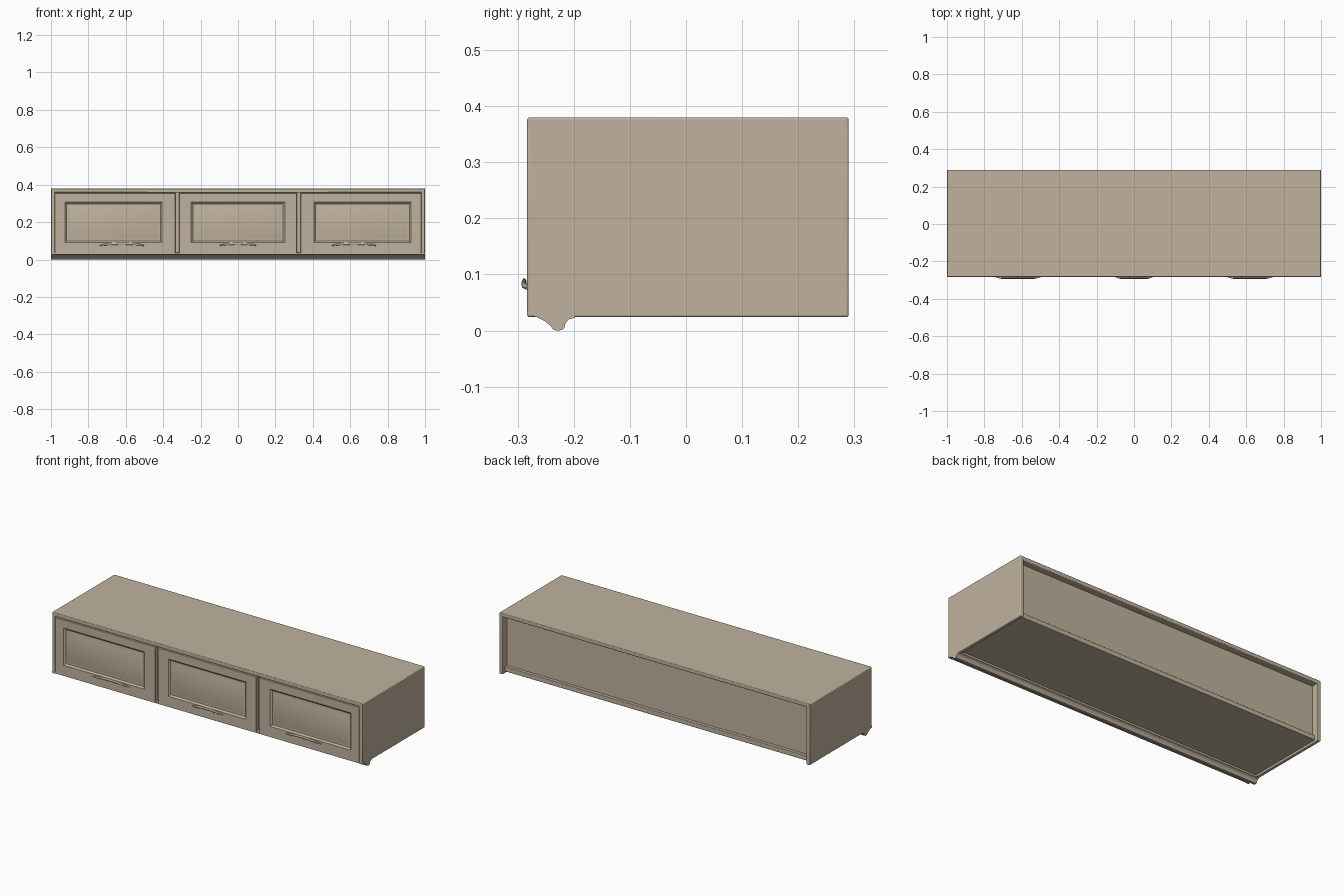
import bpy, bmesh, math
from mathutils import Vector

if "Cube" in bpy.data.objects:
    bpy.data.objects.remove(bpy.data.objects["Cube"])

tan = bpy.data.materials.new("warm_beige")
tan.diffuse_color = (0.53, 0.45, 0.345, 1)
tan.use_nodes = True
tan.node_tree.nodes["Principled BSDF"].inputs["Base Color"].default_value = tan.diffuse_color


def finish(name, bm, bevel=0.0, angle=35):
    bmesh.ops.recalc_face_normals(bm, faces=bm.faces)
    me = bpy.data.meshes.new(name)
    bm.to_mesh(me)
    bm.free()
    ob = bpy.data.objects.new(name, me)
    bpy.context.collection.objects.link(ob)
    me.materials.append(tan)
    if bevel:
        m = ob.modifiers.new("soft_edges", 'BEVEL')
        m.width, m.segments = bevel, 3
        m.limit_method = 'ANGLE'
    bpy.ops.object.select_all(action='DESELECT')
    ob.select_set(True)
    bpy.context.view_layer.objects.active = ob
    bpy.ops.object.shade_smooth_by_angle(angle=math.radians(angle))
    return ob


def box(name, x, y, z, bevel=0.0):
    bm = bmesh.new()
    bmesh.ops.create_cube(bm, size=1)
    for v in bm.verts:
        v.co = Vector([r[0] + (c + 0.5) * (r[1] - r[0]) for c, r in zip(v.co, (x, y, z))])
    return finish(name, bm, bevel)


def skin(name, rings, bevel=0.0):
    """Joins closed rings of points into a capped solid."""
    bm = bmesh.new()
    vs = [[bm.verts.new(p) for p in r] for r in rings]
    n = len(vs[0])
    for a, b in zip(vs, vs[1:]):
        for i in range(n):
            bm.faces.new((a[i], a[(i + 1) % n], b[(i + 1) % n], b[i]))
    bm.faces.new(vs[0])
    bm.faces.new(vs[-1])
    return finish(name, bm, bevel)


# Carcass: core, top, sides and bottom board; the back is recessed
box("cabinet_core", (-0.985, 0.985), (-0.262, 0.25), (0.036, 0.365))
box("top_board", (-1, 1), (-0.283, 0.29), (0.358, 0.38), 0.004)
box("bottom_board", (-0.985, 0.985), (-0.262, 0.268), (0.034, 0.062), 0.003)
for side, s in (("left", -1), ("right", 1)):
    box(side + "_side_panel", sorted((s, s * 0.978)), (-0.283, 0.29), (0.024, 0.379), 0.004)

# Moulding under the front edge
profile = [(-0.283, 0.036), (-0.283, 0.028), (-0.268, 0.025), (-0.252, 0.017), (-0.242, 0.009),
           (-0.237, 0.002), (-0.230, 0.0), (-0.221, 0.001), (-0.217, 0.005), (-0.215, 0.013),
           (-0.209, 0.020), (-0.198, 0.023), (-0.198, 0.04)]
skin("bottom_moulding", [[(x, y, z) for y, z in profile] for x in (-1, 1)])


def rect(x0, x1, z0, z1, y, d=0.0):
    return [(x0 + d, y, z0 + d), (x1 - d, y, z0 + d), (x1 - d, y, z1 - d), (x0 + d, y, z1 - d)]


# Doors with recessed panels, and bowed pulls
doors = (("left", -0.982, -0.334, -0.925, -0.405, -0.62),
         ("middle", -0.316, 0.316, -0.25, 0.25, 0.0),
         ("right", 0.334, 0.982, 0.405, 0.925, 0.62))
for name, x0, x1, p0, p1, hx in doors:
    outer, inner = (x0, x1, 0.033, 0.356), (p0, p1, 0.09, 0.307)
    skin(name + "_door", [rect(*outer, -0.258), rect(*outer, -0.280), rect(*outer, -0.283, 0.003),
                          rect(*inner, -0.283), rect(*inner, -0.275, 0.009),
                          rect(*inner, -0.275, 0.016), rect(*inner, -0.278, 0.025)])
    half = 0.1 if name == "middle" else 0.12
    rings = []
    for i in range(25):
        t = -1 + i / 12
        bow = 1 - t * t
        y = -0.281 - 0.0075 * min(1, 2.2 * bow)
        z = 0.075 + 0.011 * bow
        h = 0.003 + 0.004 * bow
        rings.append([(hx + t * half, y + 0.0045 * math.cos(a), z + h * math.sin(a))
                      for a in (k * math.tau / 10 for k in range(10))])
    skin(name + "_handle", rings)
